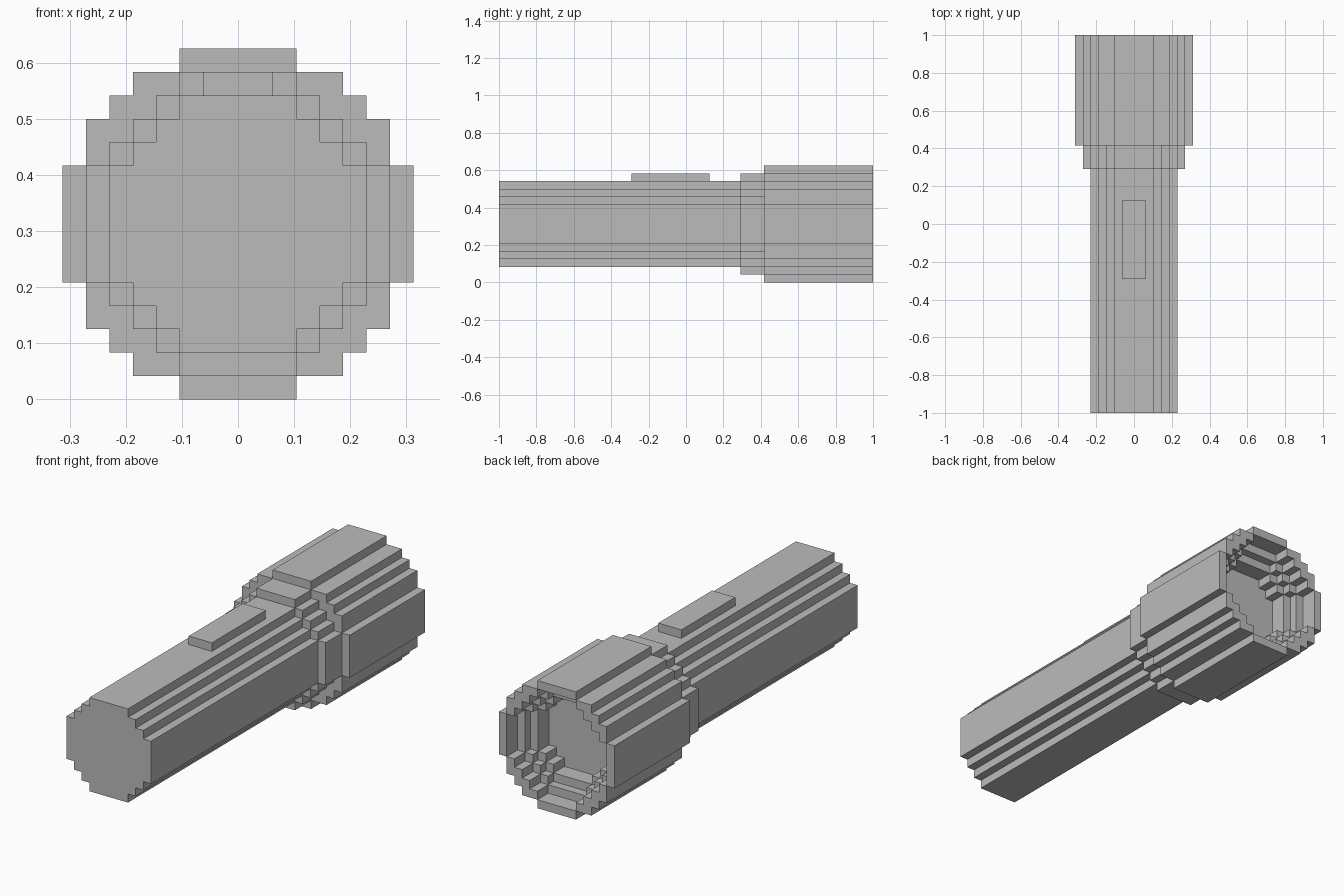
import bpy
import bmesh

if "Cube" in bpy.data.objects:
    bpy.data.objects.remove(bpy.data.objects["Cube"])

U = 1 / 24       # one block
MID = 7.5        # height of the long axis, in blocks

# Stepped round sections: (half width, half height) of each step, in blocks
HEAD = [(2.5, 7.5), (4.5, 6.5), (5.5, 5.5), (6.5, 4.5), (7.5, 2.5)]


def stepped_disc(radius):
    """Section whose corners climb one block at a time."""
    count = int(radius - 1.5)
    return [(2.5 + i, radius - i) for i in range(count)]


COLLAR = stepped_disc(6.5)
BODY = stepped_disc(5.5)
BULB = stepped_disc(4.5)

grey = bpy.data.materials.new("plain grey")
grey.use_nodes = True
grey.diffuse_color = (0.5, 0.5, 0.5, 1)
grey.node_tree.nodes["Principled BSDF"].inputs["Base Color"].default_value = (0.5, 0.5, 0.5, 1)


def outline(section):
    """Counter-clockwise corners of a section, seen from the front."""
    quarter = []
    for i, (w, h) in enumerate(reversed(section)):
        if i:
            quarter.append((w, quarter[-1][1]))
        quarter.append((w, h))
    right = [(x, -z) for x, z in reversed(quarter)] + quarter
    return right + [(-x, -z) for x, z in right]


def add_face(bm, points, flip):
    verts = [bm.verts.new((x * U, y * U, (z + MID) * U)) for x, y, z in points]
    bm.faces.new(verts[::-1] if flip else verts)


def wall(bm, section, y0, y1, inward=False):
    pts = outline(section)
    for (ax, az), (bx, bz) in zip(pts, pts[1:] + pts[:1]):
        add_face(bm, [(ax, y0, az), (ax, y1, az), (bx, y1, bz), (bx, y0, bz)], inward)


def half_width(section, z):
    return max((w for w, h in section if h > abs(z)), default=0)


def cap(bm, outer, y, hole=(), back=False):
    """Flat end made of level strips, with an optional stepped hole."""
    heights = {h for _, h in outer} | {h for _, h in hole}
    levels = sorted(heights | {-h for h in heights})
    for z0, z1 in zip(levels, levels[1:]):
        mid = (z0 + z1) / 2
        w, inner = half_width(outer, mid), half_width(hole, mid)
        spans = [(-w, -inner), (inner, w)] if inner else [(-w, w)]
        for x0, x1 in spans:
            if x1 > x0:
                add_face(bm, [(x0, y, z0), (x1, y, z0), (x1, y, z1), (x0, y, z1)], back)


def finish(name, bm):
    bmesh.ops.remove_doubles(bm, verts=bm.verts, dist=0.0001)
    mesh = bpy.data.meshes.new(name)
    bm.to_mesh(mesh)
    bm.free()
    mesh.materials.append(grey)
    bpy.context.collection.objects.link(bpy.data.objects.new(name, mesh))


# Long handle
bm = bmesh.new()
cap(bm, BODY, -24)
wall(bm, BODY, -24, 7)
finish("handle", bm)

# Collar between handle and head
bm = bmesh.new()
cap(bm, COLLAR, 7, BODY)
wall(bm, COLLAR, 7, 10)
finish("collar", bm)

# Wide head with an open rim
bm = bmesh.new()
cap(bm, HEAD, 10, COLLAR)
wall(bm, HEAD, 10, 24)
cap(bm, HEAD, 24, COLLAR, back=True)
finish("head", bm)

# Stepped reflector sunk into the head
bm = bmesh.new()
steps = [(COLLAR, 24, 22), (BODY, 22, 21), (BULB, 21, 19)]
for i, (section, y_open, y_deep) in enumerate(steps):
    wall(bm, section, y_deep, y_open, inward=True)
    hole = steps[i + 1][0] if i + 1 < len(steps) else ()
    cap(bm, section, y_deep, hole, back=True)
finish("reflector", bm)

# Switch on top of the handle
bpy.ops.mesh.primitive_cube_add(size=1, location=(0, -2 * U, 13.5 * U))
switch = bpy.context.object
switch.name = "switch"
switch.scale = (3 * U, 10 * U, U)
switch.data.materials.append(grey)
